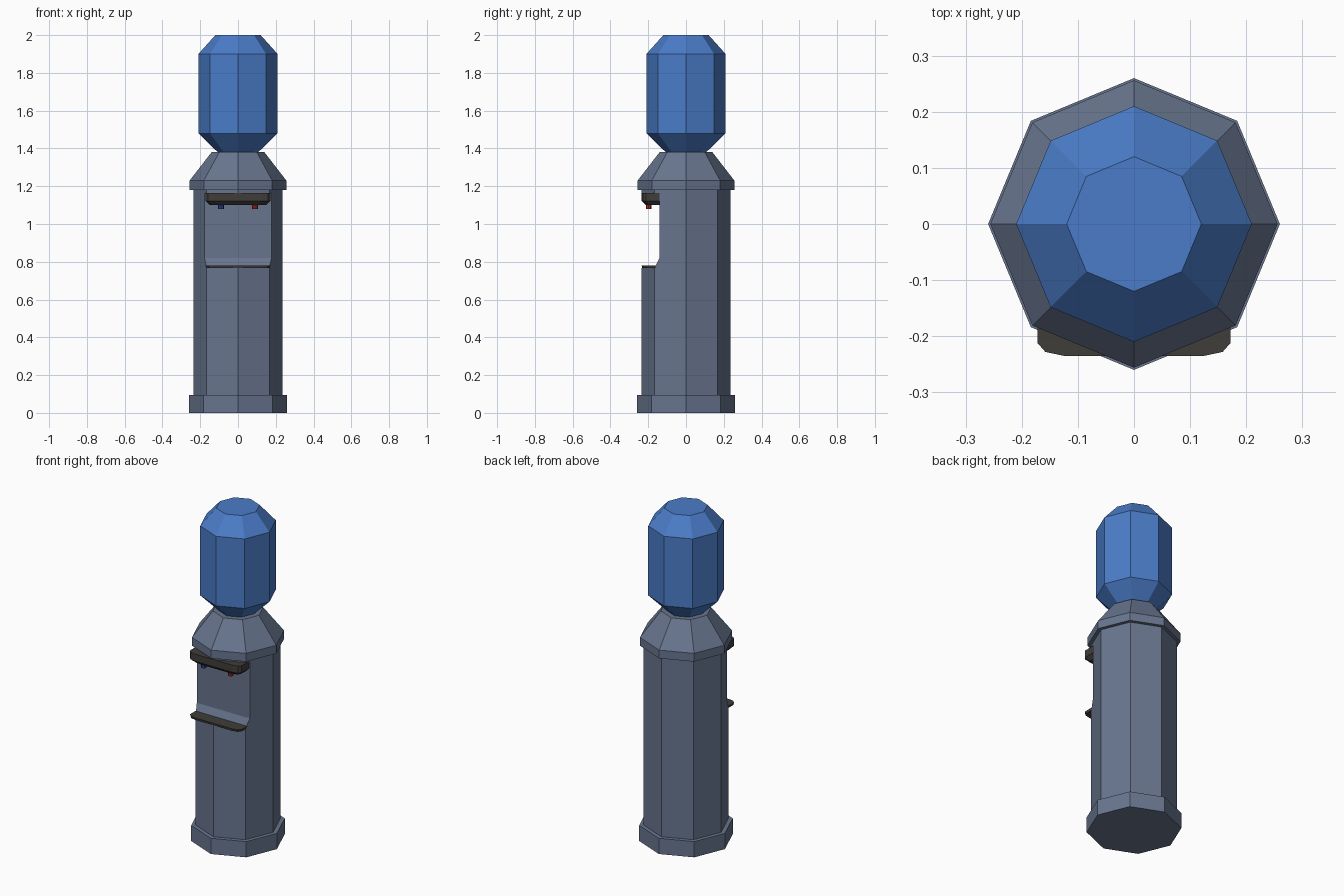
import bpy, bmesh
from math import cos, sin, pi

if "Cube" in bpy.data.objects:
    bpy.data.objects.remove(bpy.data.objects["Cube"])


def material(name, rgb):
    m = bpy.data.materials.new(name)
    m.diffuse_color = (*rgb, 1)
    m.use_nodes = True
    m.node_tree.nodes["Principled BSDF"].inputs["Base Color"].default_value = m.diffuse_color
    return m


SLATE = material("slate", (0.138, 0.178, 0.27))
BLUE = material("bottle_blue", (0.069, 0.202, 0.578))
DARK = material("dark_plastic", (0.051, 0.048, 0.042))
COLD = material("cold_blue", (0.03, 0.05, 0.35))
HOT = material("hot_red", (0.35, 0.02, 0.02))


def loft(name, rings, mat=None):
    """Closed solid through rings of equally many 3D points."""
    bm = bmesh.new()
    vs = [[bm.verts.new(p) for p in ring] for ring in rings]
    n = len(rings[0])
    for a, b in zip(vs, vs[1:]):
        for i in range(n):
            j = (i + 1) % n
            bm.faces.new((a[i], a[j], b[j], b[i]))
    bm.faces.new(vs[0][::-1])
    bm.faces.new(vs[-1])
    bmesh.ops.recalc_face_normals(bm, faces=bm.faces)
    me = bpy.data.meshes.new(name)
    bm.to_mesh(me)
    bm.free()
    ob = bpy.data.objects.new(name, me)
    bpy.context.collection.objects.link(ob)
    if mat:
        me.materials.append(mat)
    return ob


def octagon(name, profile, mat, x=0, y=0):
    """Eight-sided turned part from (radius, z) pairs."""
    return loft(name, [[(x + r * cos(i * pi / 4), y + r * sin(i * pi / 4), z)
                        for i in range(8)] for r, z in profile], mat)


def lip(name, levels, back, mat):
    """Shelf with chamfered front corners; levels are (z, inset)."""
    half = [(0.172, back), (0.172, -0.212), (0.158, -0.228), (0.125, -0.235)]
    rings = []
    for z, s in levels:
        right = [(x - s, y + (s if k else 0), z) for k, (x, y) in enumerate(half)]
        rings.append(right + [(-x, y, z) for x, y, z in reversed(right)])
    return loft(name, rings, mat)


# Turned cabinet parts and bottle
octagon("base", [(0.26, 0), (0.26, 0.095)], SLATE)
body = octagon("body", [(0.235, 0.095), (0.235, 1.18)], SLATE)
octagon("collar", [(0.256, 1.18), (0.256, 1.23), (0.14, 1.38)], SLATE)
octagon("bottle", [(0.107, 1.38), (0.21, 1.48), (0.21, 1.9), (0.12, 2.0)], BLUE)

# Dispensing niche cut into the front of the body
niche = [(-0.14, 1.165), (-0.14, 0.82), (-0.16, 0.78), (-0.16, 0.766),
         (-0.4, 0.766), (-0.4, 1.165)]
cutter = loft("niche_cutter", [[(x, y, z) for y, z in niche] for x in (-0.4, 0.4)])
cutter.hide_render = True
mod = body.modifiers.new("niche", 'BOOLEAN')
mod.operation = 'DIFFERENCE'
mod.solver = 'EXACT'
mod.object = cutter
bpy.context.view_layer.objects.active = body
body.select_set(True)
bpy.ops.object.modifier_apply(modifier=mod.name)
bpy.data.objects.remove(cutter)

# Tap housing and drip tray
lip("tap_housing", [(1.165, 0), (1.122, 0), (1.10, 0.022)], -0.14, DARK)
lip("drip_tray", [(0.78, 0), (0.766, 0.003)], -0.16, DARK)

# Taps
for name, x, mat in (("cold_tap", -0.09, COLD), ("hot_tap", 0.09, HOT)):
    octagon(name, [(0.015, 1.08), (0.015, 1.11)], mat, x, -0.198)
